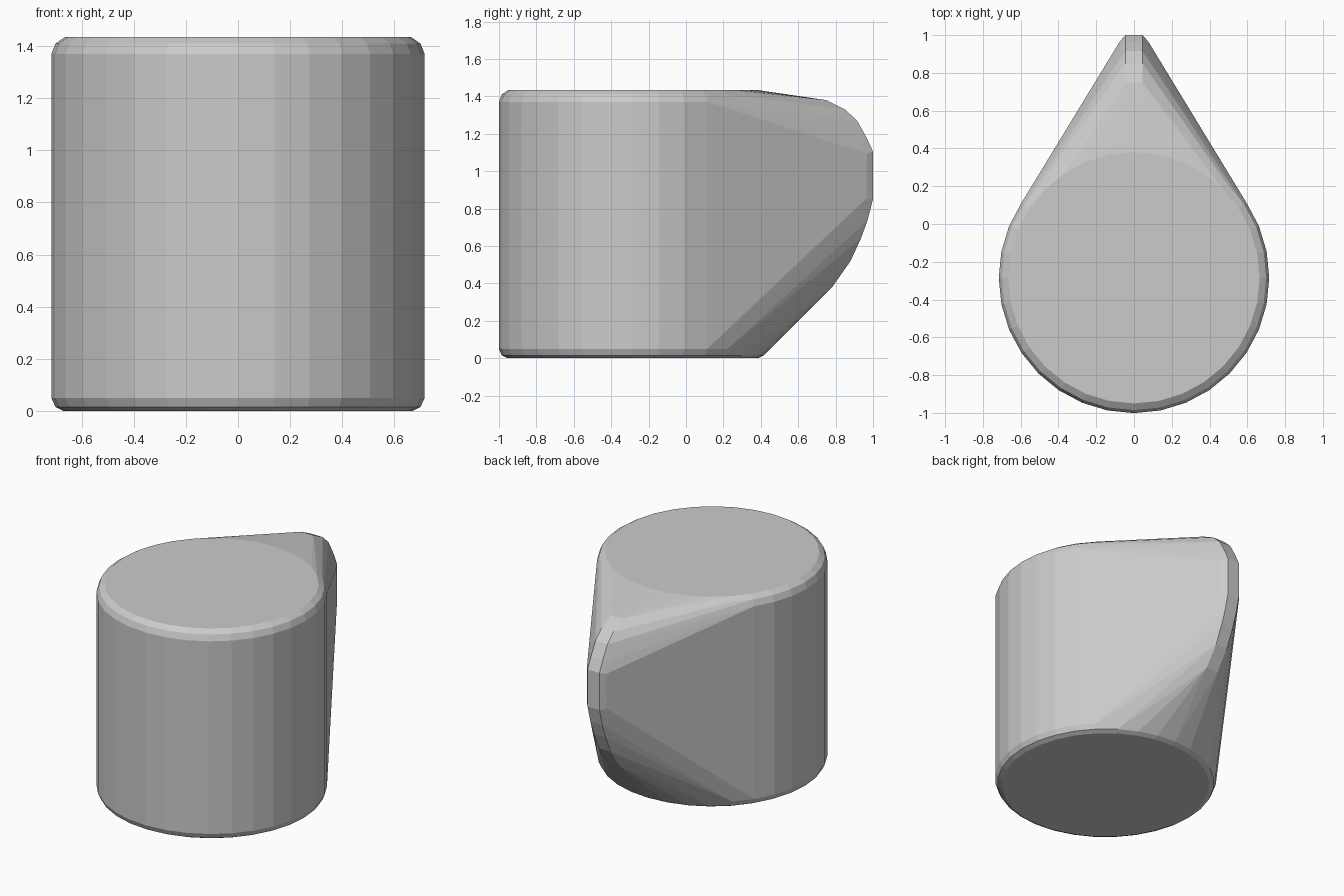
import bpy, bmesh, math

if "Cube" in bpy.data.objects:
    bpy.data.objects.remove(bpy.data.objects["Cube"])

CY = -0.285   # centre of the round body along y
SEG = 32

pts = []

# Round body: rings (radius, height) with softened rims
for r, z in [(0.67, 0.0), (0.70, 0.015), (0.716, 0.05),
             (0.716, 1.37), (0.70, 1.41), (0.665, 1.434)]:
    for i in range(SEG):
        a = 2 * math.pi * i / SEG
        pts.append((r * math.cos(a), CY + r * math.sin(a), z))

# Handle-side ridge: outline (y, z), narrow outside and wider a little inside
outline = [(0.75, 1.38), (0.85, 1.33), (0.915, 1.27), (0.965, 1.18), (1.0, 1.105),
           (1.0, 0.85), (0.97, 0.735), (0.935, 0.64), (0.88, 0.52), (0.785, 0.385)]
MY, MZ = 0.45, 0.93   # middle of the ridge curve
for y, z in outline:
    dy, dz = y - MY, z - MZ
    d = math.hypot(dy, dz)
    for s in (-1, 1):
        pts.append((s * 0.045, y, z))
        pts.append((s * 0.075, y - 0.035 * dy / d, z - 0.035 * dz / d))

# Wrap everything in one tight convex skin
bm = bmesh.new()
for p in pts:
    bm.verts.new(p)
bmesh.ops.convex_hull(bm, input=bm.verts[:])
bmesh.ops.delete(bm, geom=[v for v in bm.verts if not v.link_faces], context='VERTS')
bmesh.ops.dissolve_limit(bm, angle_limit=math.radians(0.5),
                         verts=bm.verts[:], edges=bm.edges[:])
bmesh.ops.recalc_face_normals(bm, faces=bm.faces[:])

mesh = bpy.data.meshes.new("mug_hull")
bm.to_mesh(mesh)
bm.free()
obj = bpy.data.objects.new("mug_hull", mesh)
bpy.context.collection.objects.link(obj)
